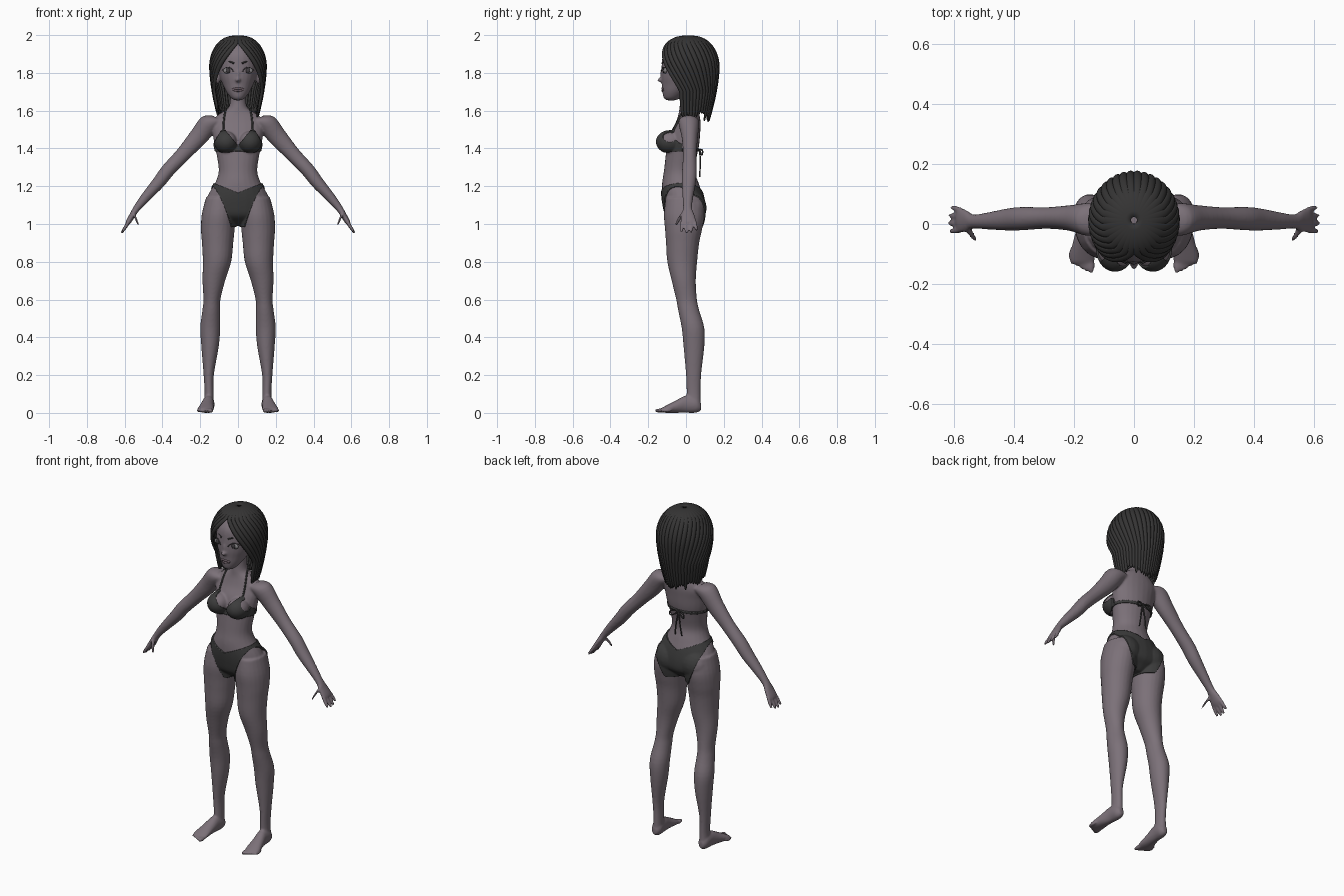
import bpy, bmesh, math, random
from mathutils import Vector, Matrix
from mathutils.bvhtree import BVHTree

random.seed(4)
if "Cube" in bpy.data.objects:
    bpy.data.objects.remove(bpy.data.objects["Cube"])


def material(name, r, g, b):
    mat = bpy.data.materials.new(name)
    mat.use_nodes = True
    mat.diffuse_color = (r, g, b, 1)
    mat.node_tree.nodes["Principled BSDF"].inputs["Base Color"].default_value = (r, g, b, 1)
    return mat


SKIN = material("skin", .2, .165, .19)
LIP = material("lip", .15, .11, .13)
HAIR = material("dark_hair", .035, .034, .034)
CLOTH = material("swimwear_cloth", .045, .045, .045)
EYE = material("eye_white", .24, .23, .24)
IRIS = material("iris", .05, .045, .05)


def add_object(name, data, mat):
    obj = bpy.data.objects.new(name, data)
    bpy.context.scene.collection.objects.link(obj)
    data.materials.clear()
    data.materials.append(mat)
    return obj


def mesh_object(name, bm, mat):
    mesh = bpy.data.meshes.new(name)
    for face in bm.faces:
        face.smooth = True
    bm.to_mesh(mesh)
    bm.free()
    return add_object(name, mesh, mat)


def spline_rings(rings, steps=4):
    """Smoothly fills in rings between the given ones."""
    dense, last = [], len(rings) - 1
    for i in range(last):
        quad = [rings[min(max(i + k, 0), last)] for k in (-1, 0, 1, 2)]
        for step in range(steps):
            t = step / steps
            dense.append([(2 * b + (c - a) * t + (2 * a - 5 * b + 4 * c - d) * t ** 2
                           + (3 * b - a - 3 * c + d) * t ** 3) / 2 for a, b, c, d in zip(*quad)])
    return dense + [rings[last]]


def loft(bm, rings, u, v, sides=24):
    """Skins ellipses (x, y, z, radius along u, radius along v)."""
    u, v, loops = Vector(u), Vector(v), []
    for x, y, z, ru, rv in spline_rings(rings):
        angles = [math.tau * k / sides for k in range(sides)]
        loops.append([bm.verts.new(Vector((x, y, z)) + u * (ru * math.cos(a)) + v * (rv * math.sin(a)))
                      for a in angles])
    for low, high in zip(loops, loops[1:]):
        for k in range(sides):
            j = (k + 1) % sides
            bm.faces.new((low[k], low[j], high[j], high[k]))
    bm.faces.new(loops[0][::-1])
    bm.faces.new(loops[-1])


def ball(bm, centre, size):
    place = Matrix.Translation(centre) @ Matrix.Diagonal((*size, 1))
    bmesh.ops.create_uvsphere(bm, u_segments=20, v_segments=12, radius=1, matrix=place)


X, Y, Z = (1, 0, 0), (0, 1, 0), (0, 0, 1)

# Profiles: torso and head as (z, y, half width, half depth)
TORSO = [(1.72, .015, .042, .045), (1.65, .012, .042, .043), (1.615, .012, .052, .047),
         (1.595, .015, .08, .052), (1.57, .015, .115, .058), (1.53, .01, .138, .068),
         (1.48, -.005, .134, .08), (1.42, -.015, .125, .085), (1.36, -.025, .112, .083),
         (1.28, -.035, .102, .082), (1.22, -.03, .12, .096), (1.16, -.02, .155, .106),
         (1.1, -.01, .176, .108), (1.05, -.005, .16, .1), (1.02, -.003, .1, .07), (.995, 0, .04, .04)]
HEAD = [(1.655, -.078, .018, .025), (1.668, -.074, .038, .044), (1.7, -.055, .062, .07),
        (1.74, -.03, .082, .098), (1.78, -.02, .097, .111), (1.84, -.01, .108, .119),
        (1.9, 0, .102, .12), (1.95, .01, .075, .09), (1.975, .01, .03, .04)]
# Leg and arm as (x, y, z, radius, radius), foot running from heel to toes
LEG = [(.095, -.012, 1.14, .075, .095), (.102, -.01, 1.05, .09, .107), (.107, -.013, .97, .089, .098),
       (.108, -.018, .9, .083, .088), (.111, -.02, .8, .075, .079), (.128, -.012, .7, .06, .064),
       (.138, .003, .6, .045, .055), (.142, .015, .54, .047, .056), (.147, .037, .45, .053, .06),
       (.148, .042, .35, .046, .055), (.155, .04, .2, .027, .04), (.153, .04, .1, .024, .037),
       (.155, .04, .03, .029, .039)]
FOOT = [(.155, .08, .032, .014, .018), (.155, .055, .042, .03, .041), (.158, 0, .046, .031, .046),
        (.165, -.05, .034, .036, .034), (.171, -.1, .021, .043, .021), (.173, -.13, .014, .04, .012)]
ARM = [(.1, .015, 1.55, .045, .04), (.15, .015, 1.535, .055, .053), (.21, .02, 1.46, .043, .05),
       (.29, .02, 1.37, .036, .04), (.37, .018, 1.285, .039, .037), (.42, .015, 1.22, .037, .034),
       (.49, .01, 1.14, .028, .026), (.535, .008, 1.085, .024, .019), (.557, .01, 1.05, .035, .016),
       (.575, .012, 1.02, .041, .015), (.586, .013, 1.003, .036, .012)]

# Body: all skin parts fused into one smooth surface
bm = bmesh.new()
for profile in (TORSO, HEAD):
    loft(bm, [(0, y, z, w, d) for z, y, w, d in profile], X, Y)
ball(bm, (0, -.13, 1.762), (.014, .022, .012))
ball(bm, (0, -.122, 1.79), (.01, .016, .034))
for s in (1, -1):
    def side(rings):
        return [(s * r[0], *r[1:]) for r in rings]
    across = (.8 * s, 0, .6)
    loft(bm, side(LEG), X, Y)
    loft(bm, side(FOOT), X, Z)
    loft(bm, side(ARM), Y, across)
    ball(bm, (.063 * s, -.085, 1.435), (.058, .069, .056))
    ball(bm, (.085 * s, .025, 1.085), (.085, .078, .085))
    ball(bm, (.107 * s, .005, 1.775), (.012, .025, .035))
    for k in range(4):
        y, reach = .021 * k - .019, (.9, 1, .96, .78)[k]
        loft(bm, side([(.575, y, 1.02, .01, .01), (.575 + .02 * reach, y * 1.15, 1.02 - .035 * reach, .01, .01),
                       (.575 + .042 * reach, y * 1.25, 1.02 - .068 * reach, .007, .007)]), Y, across, 10)
    loft(bm, side([(.553, -.01, 1.06, .014, .014), (.54, -.038, 1.025, .012, .012),
                   (.526, -.054, .99, .008, .008)]), Y, across, 10)
    for k in range(5):
        ball(bm, (s * (.143 + .0165 * k), -.137 + .008 * k, .012), (.012 - .001 * k, .03, .012 - .001 * k))
bmesh.ops.recalc_face_normals(bm, faces=bm.faces)
body = mesh_object("body", bm, SKIN)
fuse = body.modifiers.new("fuse", "REMESH")
fuse.mode, fuse.voxel_size = "VOXEL", .006
relax = body.modifiers.new("relax", "SMOOTH")
relax.factor, relax.iterations = .5, 5
bpy.context.view_layer.update()
graph = bpy.context.evaluated_depsgraph_get()
fused = bpy.data.meshes.new_from_object(body.evaluated_get(graph))
body.modifiers.clear()
body.data = fused
fused.materials.clear()
fused.materials.append(SKIN)
for poly in fused.polygons:
    poly.use_smooth = True
bm = bmesh.new()
bm.from_mesh(fused)
surface = BVHTree.FromBMesh(bm)
bm.free()


def on_front(x, z, lift=.003):
    hit = surface.ray_cast(Vector((x, -1, z)), Vector(Y))[0]
    return (x, (hit.y if hit else -.1) - lift, z)


# Swimwear: skin-tight pieces trimmed by planes, keeping normal . p <= limit
def garment(name, planes, thickness=.013):
    bm = bmesh.new()
    bm.from_mesh(fused)
    for normal, limit in planes + [((-1, 0, 0), 0)]:
        n = Vector(normal)
        bmesh.ops.bisect_plane(bm, geom=bm.verts[:] + bm.edges[:] + bm.faces[:], dist=1e-5,
                               plane_co=n * (limit / n.length_squared), plane_no=n, clear_outer=True)
    obj = mesh_object(name, bm, CLOTH)
    obj.modifiers.new("mirror", "MIRROR")
    shell = obj.modifiers.new("shell", "SOLIDIFY")
    shell.thickness, shell.offset = thickness, 0


garment("briefs", [((1, -.25, -.4), -.337), ((-.4, 0, 1), 1.165), ((0, 0, -1), -.985)])
garment("top_cups", [((-1.21, 0, 1), 1.41), ((1, 0, .58), .951), ((0, 0, -1), -1.385), (Y, -.02)])
garment("top_band", [(Z, 1.4), ((0, 0, -1), -1.386), (X, .16)], .011)


def tubes(name, paths, radius, mat, tip=1.0):
    curve = bpy.data.curves.new(name, "CURVE")
    curve.dimensions, curve.bevel_depth, curve.bevel_resolution = "3D", radius, 2
    curve.use_fill_caps = True
    for path in paths:
        spline = curve.splines.new("NURBS")
        spline.points.add(len(path) - 1)
        for k, (point, co) in enumerate(zip(spline.points, path)):
            point.co = (*co, 1)
            point.radius = 1 + (tip - 1) * k / (len(path) - 1)
        spline.order_u, spline.use_endpoint_u = 3, True
    return add_object(name, curve, mat)


SIDES = (1, -1)
tubes("neck_straps", [[on_front(s * x, z) for x, z in ((.078, 1.495), (.077, 1.53), (.074, 1.56), (.07, 1.585))]
                      + [(.062 * s, .0, 1.622), (.035 * s, .06, 1.638), (0, .068, 1.638)] for s in SIDES],
      .005, CLOTH)
tubes("back_tie", [[(0, .072, 1.393), (.012 * s, .078, 1.33), (.022 * s, .072, 1.25)] for s in SIDES]
      + [[(0, .072, 1.393), (.05 * s, .09, 1.4), (.045 * s, .085, 1.35), (0, .074, 1.39)] for s in SIDES],
      .004, CLOTH)

# Face: eyes, brows and lips
for label, s in (("left", 1), ("right", -1)):
    for part, half, lift, mat in (("eye", (.027, .01, .016), -.005, EYE), ("iris", (.012, .006, .013), .003, IRIS)):
        bm = bmesh.new()
        ball(bm, on_front(.052 * s, 1.812, lift), half)
        mesh_object(label + "_" + part, bm, mat)
tubes("upper_lashes", [[on_front(s * x, z, .005) for x, z in ((.024, 1.808), (.04, 1.829), (.064, 1.831), (.083, 1.815))]
                       for s in SIDES], .003, IRIS, .6)
tubes("brows", [[on_front(s * x, z, .001) for x, z in ((.022, 1.85), (.055, 1.87), (.088, 1.852))] for s in SIDES],
      .005, HAIR, .4)
tubes("lips", [[on_front(x, z, 0) for x, z in ((-.028, 1.712), (-.01, 1.712 + d), (.01, 1.712 + d), (.028, 1.712))]
               for d in (.006, -.007)], .006, LIP)


# Hair: ridged shell with a centre parting and ragged tips
def hair_point(around, t, end, ridge):
    if t < .5:
        phi = .03 + t * (math.pi - .06)
        z, spread = 1.83 + .163 * math.cos(phi), math.sin(phi) ** .75
    else:
        z = 1.83 + (end - 1.83) * (2 * t - 1)
        spread = 1 - .27 * ((1.83 - z) / .25) ** 1.6
    opening = 1.25 * min(max((1.955 - z) / .25, 0), 1) ** .8
    angle = opening + around * (1 - opening / math.pi)
    spread += .07 * (ridge - .5) * spread * min(1, 2.5 * t)
    return (.143 * spread * math.sin(angle), .012 - .156 * spread * math.cos(angle), z)


LOCKS, PER_LOCK, ROWS = 15, 8, 36
bm = bmesh.new()
for s in SIDES:
    jitter = [random.uniform(-.025, .025) for _ in range(LOCKS + 1)]
    columns = []
    for c in range(LOCKS * PER_LOCK + 1):
        around = math.pi * c / (LOCKS * PER_LOCK)
        ridge = math.sin(math.pi * (c % PER_LOCK) / PER_LOCK) ** .7
        end = 1.625 - .02 * around / math.pi + jitter[c // PER_LOCK] * ridge - .045 * ridge
        points = [hair_point(around, r / ROWS, end, ridge) for r in range(ROWS + 1)]
        columns.append([bm.verts.new((s * x, y, z)) for x, y, z in points])
    for a, b in zip(columns, columns[1:]):
        for r in range(ROWS):
            bm.faces.new((a[r], a[r + 1], b[r + 1], b[r]))
bmesh.ops.remove_doubles(bm, verts=bm.verts, dist=.0004)
bmesh.ops.recalc_face_normals(bm, faces=bm.faces)
hair = mesh_object("hair", bm, HAIR)
thick = hair.modifiers.new("thickness", "SOLIDIFY")
thick.thickness, thick.offset = .01, 0
